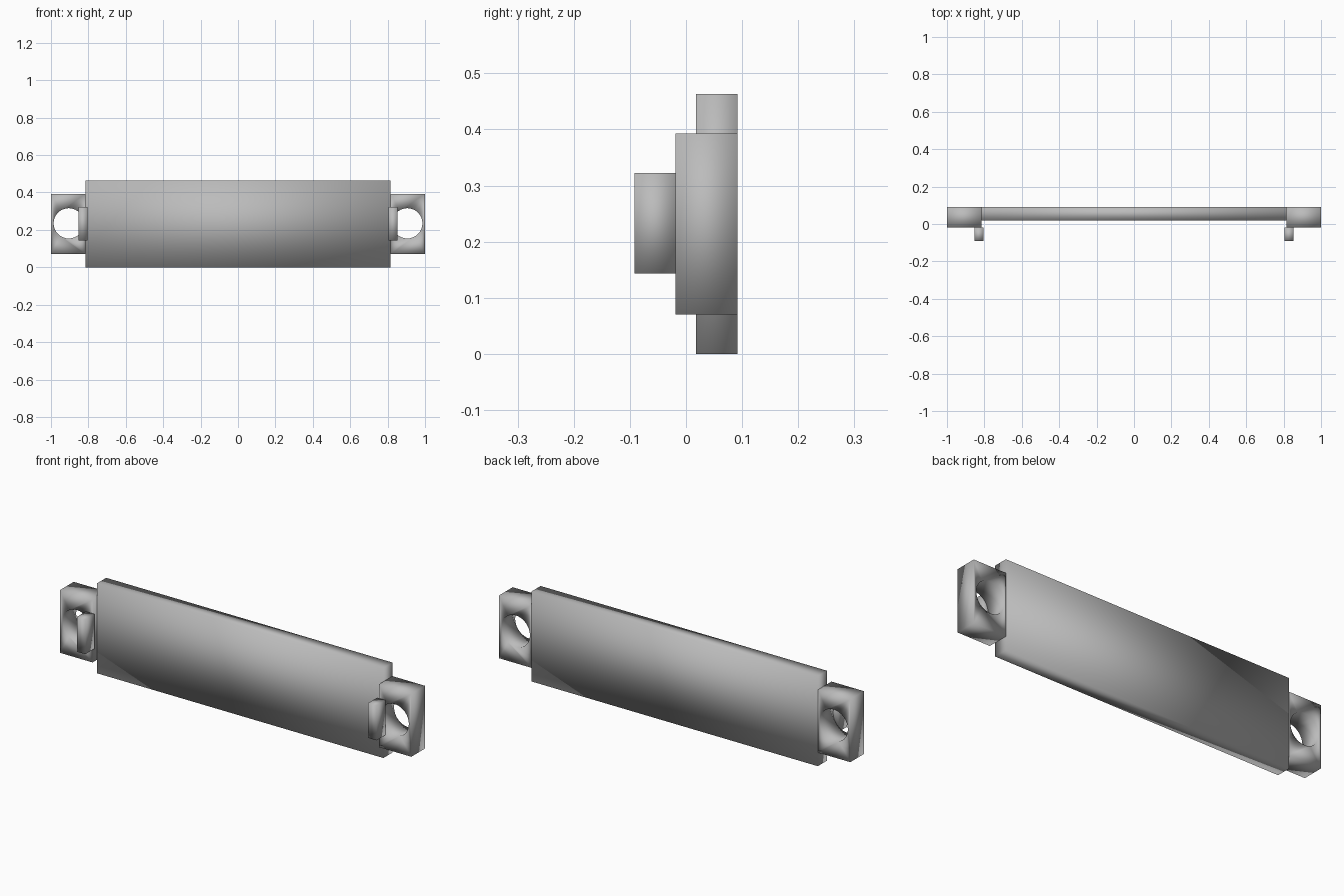
import bpy
import bmesh
from mathutils import Matrix, Vector

default_cube = bpy.data.objects.get("Cube")
if default_cube:
    bpy.data.objects.remove(default_cube, do_unlink=True)

GREY = (0.5, 0.5, 0.5, 1.0)
grey = bpy.data.materials.new("plain grey")
grey.use_nodes = True
grey.diffuse_color = GREY
grey.node_tree.nodes["Principled BSDF"].inputs["Base Color"].default_value = GREY


def finish(name, bm):
    mesh = bpy.data.meshes.new(name)
    bm.to_mesh(mesh)
    bm.free()
    mesh.materials.append(grey)
    mesh.shade_smooth()
    obj = bpy.data.objects.new(name, mesh)
    bpy.context.scene.collection.objects.link(obj)
    return obj


def box(name, low, high):
    low, high = Vector(low), Vector(high)
    bm = bmesh.new()
    size = Matrix.Diagonal(high - low).to_4x4()
    bmesh.ops.create_cube(bm, size=1, matrix=Matrix.Translation((low + high) / 2) @ size)
    return finish(name, bm)


def hole_cutter(name, centre, radius, depth):
    bm = bmesh.new()
    bmesh.ops.create_cone(bm, cap_ends=True, segments=32, radius1=radius, radius2=radius,
                          depth=depth, matrix=Matrix.Translation(centre) @ Matrix.Rotation(1.5707963, 4, "X"))
    obj = finish(name, bm)
    obj.hide_render = True
    obj.hide_viewport = True
    return obj


# Long main plate
box("main_plate", (-0.815, 0.018, 0), (0.815, 0.092, 0.463))

# Mounting block with a round bolt hole and a front tab at each end
for side, s in (("left", 1), ("right", -1)):
    def span(a, b):
        return sorted((s * a, s * b))

    inner, outer = span(0.815, 1.0)
    block = box(side + "_mounting_block", (inner, -0.019, 0.07), (outer, 0.092, 0.393))
    cutter = hole_cutter(side + "_hole_cutter", (s * 0.905, 0.036, 0.235), 0.081, 0.4)
    cut = block.modifiers.new("bolt hole", "BOOLEAN")
    cut.operation = "DIFFERENCE"
    cut.solver = "EXACT"
    cut.object = cutter

    inner, outer = span(0.805, 0.853)
    box(side + "_front_tab", (inner, -0.092, 0.143), (outer, -0.019, 0.322))
